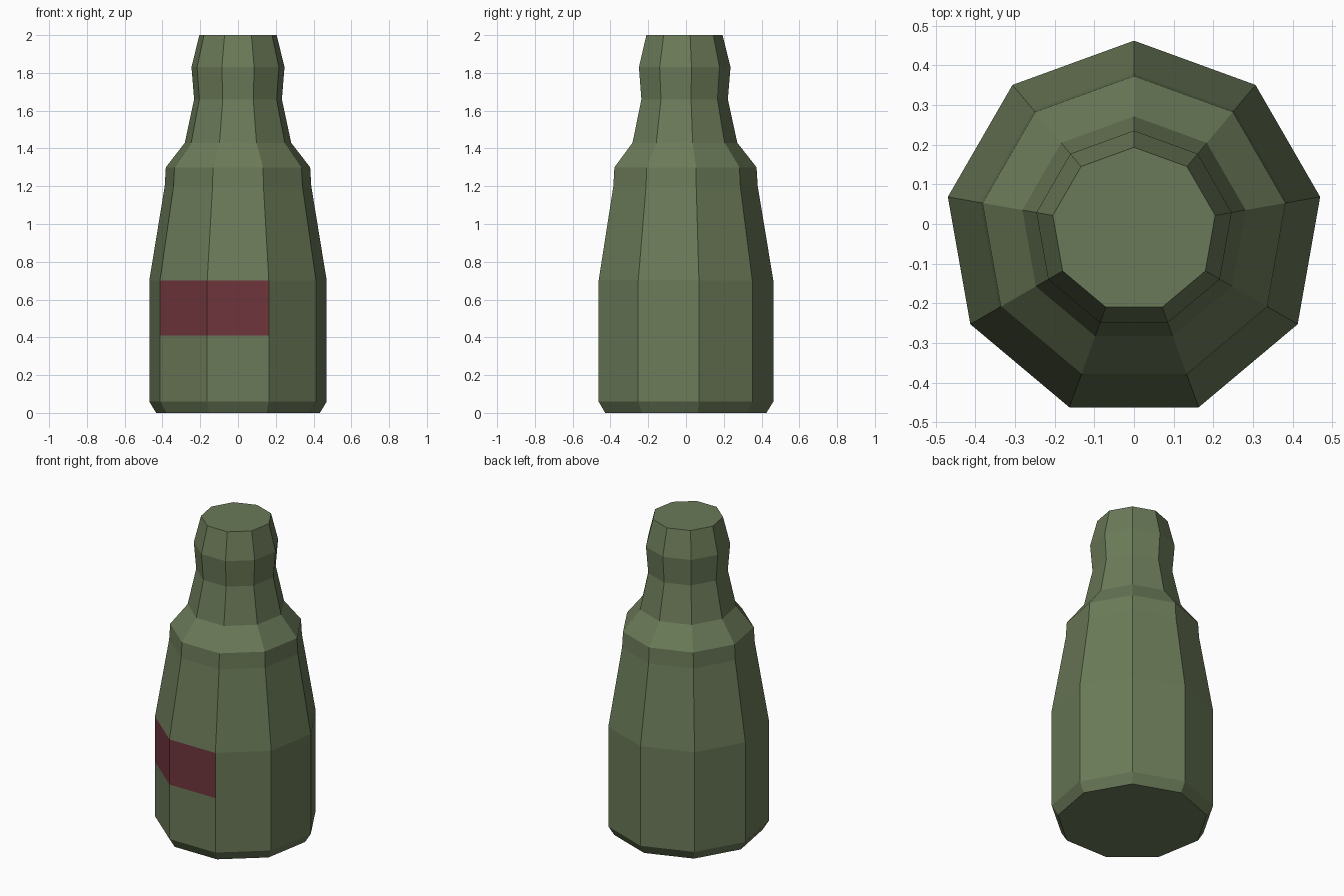
import bpy, bmesh, math

if "Cube" in bpy.data.objects:
    bpy.data.objects.remove(bpy.data.objects["Cube"])

SIDES = 9
# (radius, height) profile from base to mouth
PROFILE = [(0.44, 0.0), (0.477, 0.06), (0.477, 0.41), (0.477, 0.70), (0.394, 1.20),
           (0.388, 1.30), (0.286, 1.43), (0.236, 1.66), (0.25, 1.83), (0.208, 2.0)]
LABEL_BAND, LABEL_SIDES = 2, (3, 4)
Y_SHIFT = -0.477 * (1 - math.cos(math.pi / SIDES)) / 2


def material(name, rgb):
    m = bpy.data.materials.new(name)
    m.diffuse_color = (*rgb, 1)
    m.use_nodes = True
    m.node_tree.nodes["Principled BSDF"].inputs["Base Color"].default_value = m.diffuse_color
    return m


# Faceted bottle body, one corner pointing to the back
bm = bmesh.new()
rings = []
for r, z in PROFILE:
    angles = [math.pi / 2 + 2 * math.pi * k / SIDES for k in range(SIDES)]
    rings.append([bm.verts.new((r * math.cos(a), r * math.sin(a) + Y_SHIFT, z)) for a in angles])
for band, (low, high) in enumerate(zip(rings, rings[1:])):
    for k in range(SIDES):
        n = (k + 1) % SIDES
        face = bm.faces.new((low[k], low[n], high[n], high[k]))
        # Label on two front sides
        if band == LABEL_BAND and k in LABEL_SIDES:
            face.material_index = 1
# Base and top caps
bm.faces.new(rings[0][::-1])
bm.faces.new(rings[-1])

mesh = bpy.data.meshes.new("bottle")
bm.to_mesh(mesh)
bm.free()
mesh.materials.append(material("green_glass", (0.147, 0.195, 0.098)))
mesh.materials.append(material("red_label", (0.162, 0.036, 0.047)))
bpy.context.collection.objects.link(bpy.data.objects.new("bottle", mesh))
